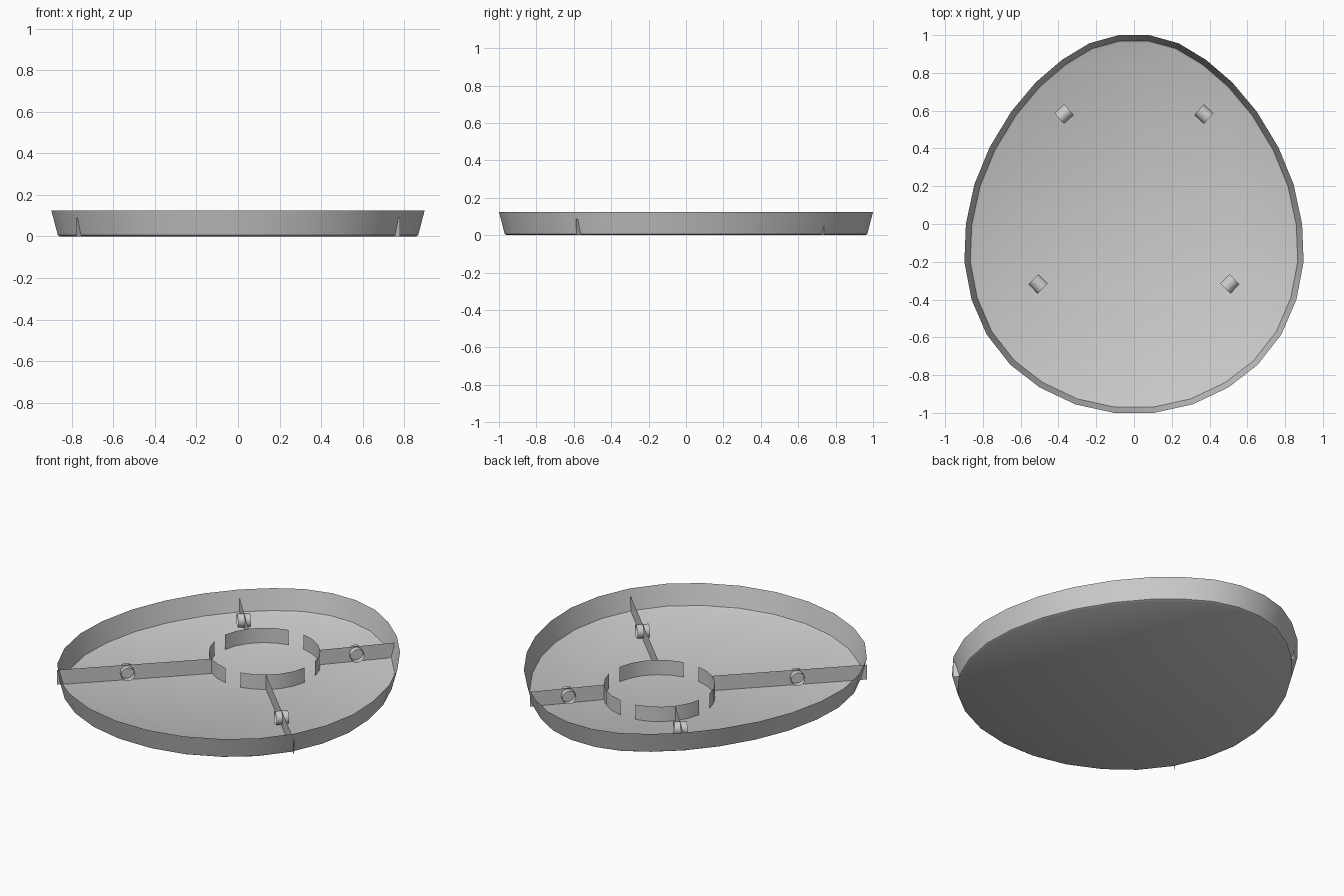
import bpy, bmesh
from math import cos, sin, pi, radians
from mathutils import Vector, Matrix

if "Cube" in bpy.data.objects:
    bpy.data.objects.remove(bpy.data.objects["Cube"])


def make_object(name, verts, faces, smooth=True):
    mesh = bpy.data.meshes.new(name)
    mesh.from_pydata([tuple(v) for v in verts], [], faces)
    bm = bmesh.new()
    bm.from_mesh(mesh)
    bmesh.ops.recalc_face_normals(bm, faces=bm.faces)
    bm.to_mesh(mesh)
    bm.free()
    ob = bpy.data.objects.new(name, mesh)
    bpy.context.collection.objects.link(ob)
    if smooth:
        bpy.ops.object.select_all(action='DESELECT')
        ob.select_set(True)
        bpy.context.view_layer.objects.active = ob
        bpy.ops.object.shade_smooth_by_angle(angle=radians(35))
    return ob


# Egg-shaped tray: right half of the rim outline, mirrored to the left
half = [(0.08, 1.0), (0.235, 0.957), (0.38, 0.87), (0.52, 0.75), (0.65, 0.595),
        (0.765, 0.405), (0.845, 0.21), (0.89, 0.0), (0.898, -0.2), (0.86, -0.4),
        (0.78, -0.585), (0.655, -0.745), (0.5, -0.865), (0.31, -0.955), (0.105, -1.0)]
outline = [Vector(p) for p in half] + [Vector((-x, y)) for x, y in reversed(half)]
n = len(outline)


def inset(points, d):
    result = []
    for i, p in enumerate(points):
        t = (points[(i + 1) % n] - points[i - 1]).normalized()
        result.append(p + Vector((t.y, -t.x)) * d)
    return result


# Flared wall, small bottom chamfer and flat floor
verts, faces = [], []
for d, z in [(0.0, 0.125), (0.031, 0.006), (0.042, 0.0)]:
    verts += [(p.x, p.y, z) for p in inset(outline, d)]
for r in range(2):
    for i in range(n):
        j = (i + 1) % n
        faces.append((r * n + i, r * n + j, (r + 1) * n + j, (r + 1) * n + i))
faces.append(tuple(range(2 * n, 3 * n)))
make_object("tray", verts, faces)

# Four curved wall segments around the centre, with gaps on the axes
H = 0.088
STEPS = 5
for q in range(4):
    verts = []
    for i in range(STEPS + 1):
        a = radians(90 * q + 9.5 + 71 * i / STEPS)
        x, y = 0.3 * cos(a), 0.25 + 0.3 * sin(a)
        verts += [(x, y, 0), (x, y, H)]
    make_object(f"ring_segment_{q + 1}", verts,
                [(2 * i, 2 * i + 2, 2 * i + 3, 2 * i + 1) for i in range(STEPS)])

# Thin ribs from ring to wall, each with a short cross tube
ribs = [((0.235, 0.435), (0.508, 0.738), (0.37, 0.582)),
        ((0.18, 0.007), (0.78, -0.587), (0.508, -0.317))]
SIDES = 16
for side, s in (("right", 1), ("left", -1)):
    for place, (a, b, c) in zip(("back", "front"), ribs):
        make_object(f"rib_{place}_{side}",
                    [(s * a[0], a[1], 0), (s * b[0], b[1], 0),
                     (s * b[0], b[1], H), (s * a[0], a[1], H)], [(0, 1, 2, 3)], False)
        along = Vector((s * (b[0] - a[0]), b[1] - a[1], 0)).normalized()
        across = Vector((-along.y, along.x, 0))
        centre = Vector((s * c[0], c[1], 0.046))
        verts = []
        for k in range(SIDES):
            t = 2 * pi * k / SIDES
            p = centre + along * 0.038 * cos(t) + Vector((0, 0, 0.038 * sin(t)))
            verts += [p - across * 0.035, p + across * 0.035]
        m = 2 * SIDES
        make_object(f"cross_tube_{place}_{side}", verts,
                    [(2 * k, (2 * k + 2) % m, (2 * k + 3) % m, 2 * k + 1) for k in range(SIDES)])
